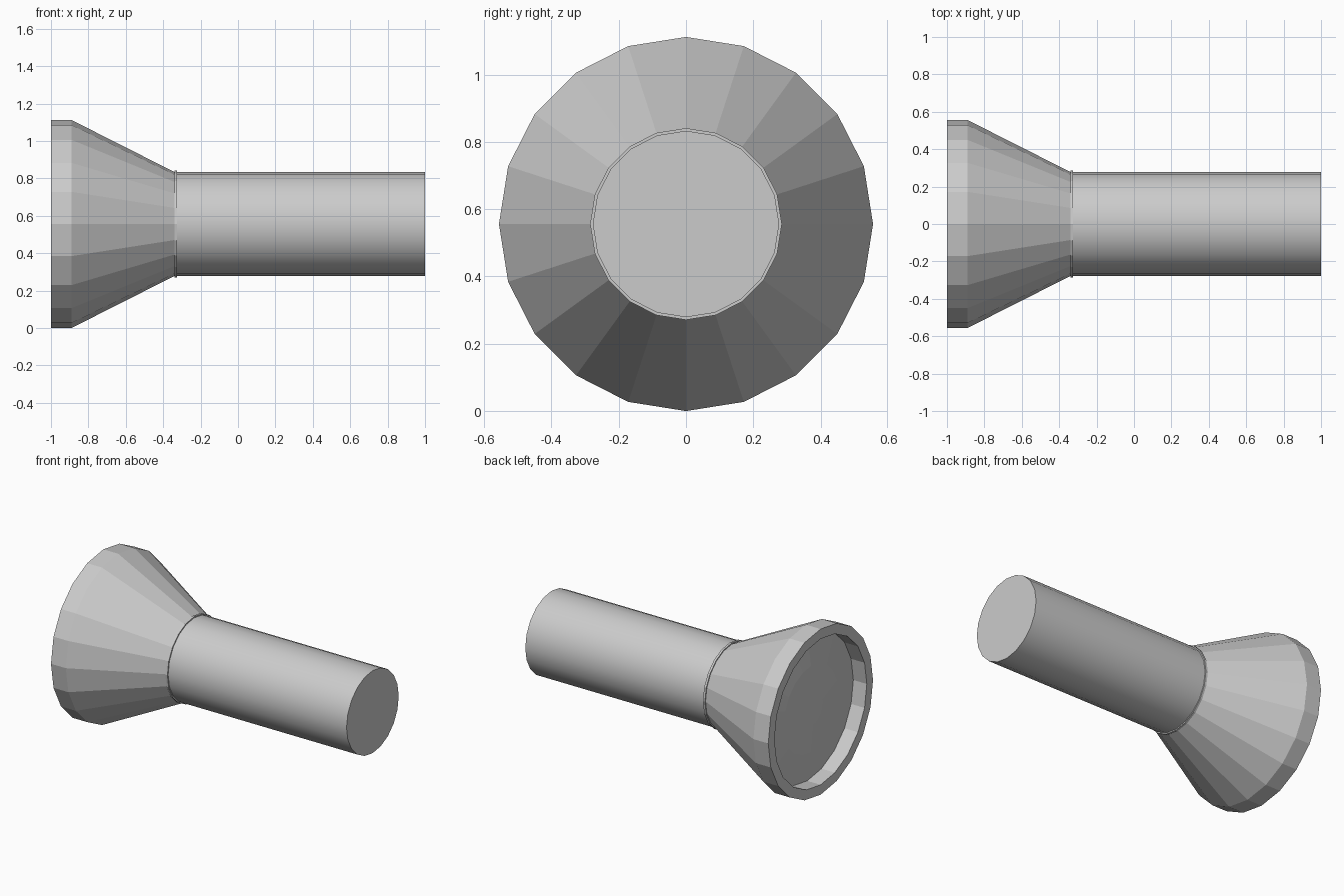
import bpy, bmesh, math

if "Cube" in bpy.data.objects:
    bpy.data.objects.remove(bpy.data.objects["Cube"])

SIDES = 20
AXIS_Z = 0.556   # height of the torch's long axis


def lathe(name, profile, smooth=False):
    """Spin (x, radius) points about the long axis; radius 0 closes to a point."""
    bm = bmesh.new()
    rings = []
    for x, r in profile:
        if r == 0:
            rings.append([bm.verts.new((x, 0, AXIS_Z))] * SIDES)
        else:
            rings.append([bm.verts.new((x, r * math.sin(a), AXIS_Z + r * math.cos(a)))
                          for a in (2 * math.pi * i / SIDES for i in range(SIDES))])
    for a, b in zip(rings, rings[1:]):
        for i in range(SIDES):
            j = (i + 1) % SIDES
            corners = list(dict.fromkeys((a[i], b[i], b[j], a[j])))
            bm.faces.new(corners)
    bmesh.ops.recalc_face_normals(bm, faces=bm.faces)
    mesh = bpy.data.meshes.new(name)
    bm.to_mesh(mesh)
    bm.free()
    obj = bpy.data.objects.new(name, mesh)
    bpy.context.collection.objects.link(obj)
    if smooth:
        bpy.ops.object.select_all(action='DESELECT')
        obj.select_set(True)
        bpy.context.view_layer.objects.active = obj
        bpy.ops.object.shade_smooth_by_angle(angle=math.radians(30))
    return obj


# Handle: smooth barrel with flat ends
lathe("handle", [(-0.335, 0), (-0.335, 0.277), (1.0, 0.277), (1.0, 0)], smooth=True)

# Flared head with thick rim, recessed front, shallow faceted lens and collar
lathe("head", [
    (-0.95, 0), (-0.945, 0.10), (-0.93, 0.29), (-0.90, 0.49),   # lens
    (-1.0, 0.49), (-1.0, 0.556), (-0.89, 0.556),                # rim
    (-0.34, 0.278), (-0.34, 0.285), (-0.325, 0.285),            # flare and collar
    (-0.325, 0.27), (-0.325, 0),
])
